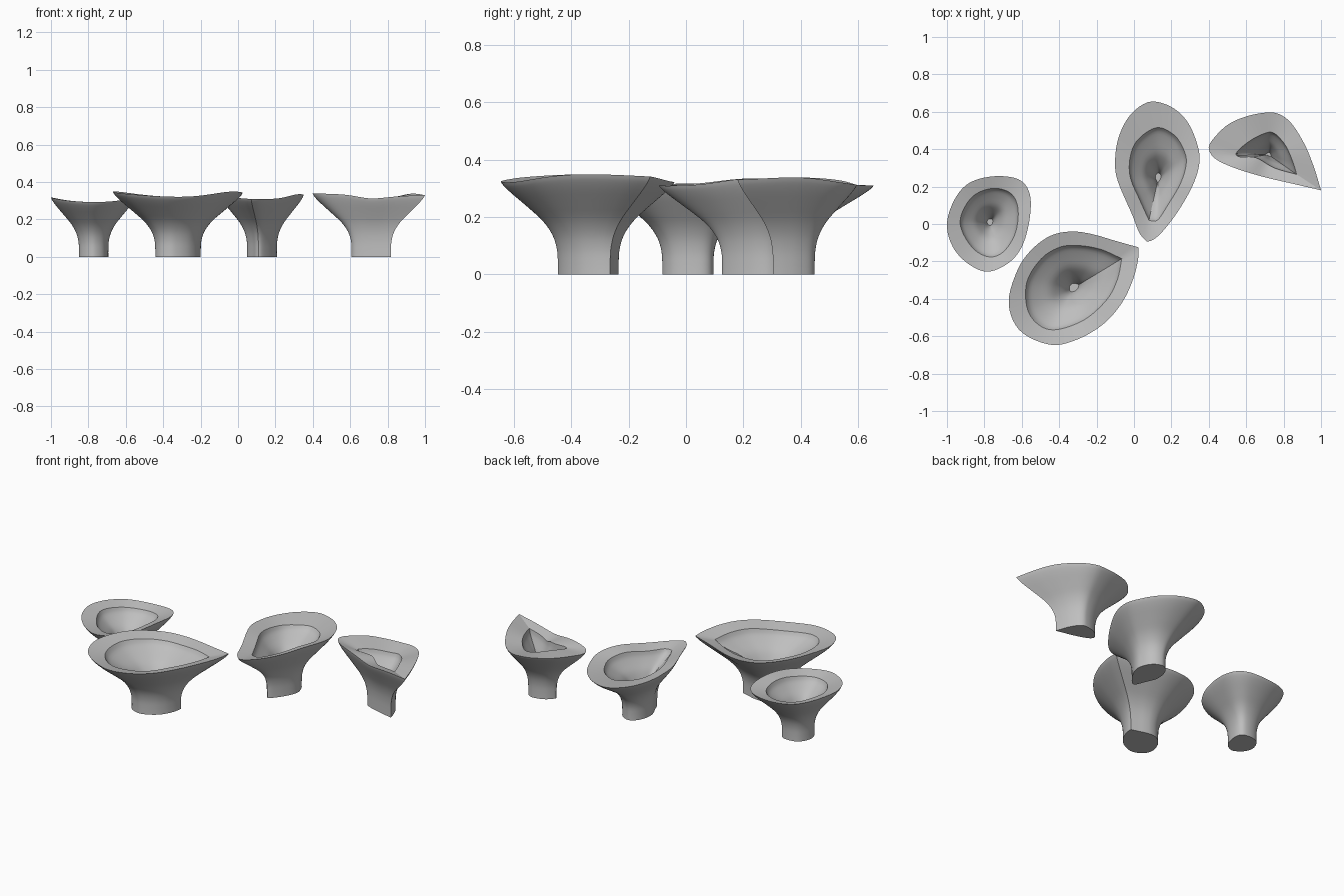
import bpy
import bmesh
import math
from mathutils import Vector

if "Cube" in bpy.data.objects:
    bpy.data.objects.remove(bpy.data.objects["Cube"])

SIDES = 72

stone = bpy.data.materials.new("light_grey")
stone.use_nodes = True
grey = (0.52, 0.52, 0.52, 1)
stone.diffuse_color = grey
stone.node_tree.nodes["Principled BSDF"].inputs["Base Color"].default_value = grey


def smooth_path(points, closed, steps=12):
    """Catmull-Rom curve through the points; an open path keeps sharp ends."""
    pts = [Vector(p) for p in points]
    count = len(pts)
    if closed:
        pts = [pts[-1]] + pts + pts[:2]
        spans = count
    else:
        pts = [pts[0] * 2 - pts[1]] + pts + [pts[-1] * 2 - pts[-2]]
        spans = count - 1
    path = []
    for i in range(spans):
        a, b, c, d = pts[i:i + 4]
        for k in range(steps):
            t = k / steps
            path.append(b + (c - a) * (t / 2)
                        + (a * 2 - b * 5 + c * 4 - d) * (t * t / 2)
                        + (b * 3 - a - c * 3 + d) * (t ** 3 / 2))
    path.append(pts[spans + 1].copy())
    return path


def resample(path, count):
    """Points evenly spaced along a loop, starting at its first point."""
    lengths = [0]
    for a, b in zip(path, path[1:]):
        lengths.append(lengths[-1] + (b - a).length)
    result, j = [], 0
    for i in range(count):
        target = lengths[-1] * i / count
        while lengths[j + 1] < target:
            j += 1
        span = lengths[j + 1] - lengths[j]
        t = (target - lengths[j]) / span if span else 0
        result.append(path[j].lerp(path[j + 1], t))
    return result


def outline(points, pointed):
    """Closed loop; a pointed one has a sharp corner at its first point."""
    if pointed:
        path = smooth_path(points + points[:1], closed=False)
    else:
        path = smooth_path(points, closed=True)
    return resample(path, SIDES)


# Each profile pairs the share of the outline with the share of the rim height
OUTER_PROFILE = smooth_path([(.35, 0), (.35, .12), (.36, .26), (.41, .41), (.52, .56),
                             (.69, .71), (.87, .86), (.965, .95), (1, 1)], False, 3)
INNER_PROFILE = smooth_path([(1, .94), (.92, .86), (.74, .77), (.5, .66), (.33, .53),
                             (.2, .4), (.13, .29), (.1, .22)], False, 3)


def make_bowl(name, centre, height, wave, rim, opening, pointed=True):
    centre = Vector(centre)
    rim, opening = outline(rim, pointed), outline(opening, pointed)
    bm = bmesh.new()
    rings = []
    for loop, profile in ((rim, OUTER_PROFILE), (opening, INNER_PROFILE)):
        for share, level in profile:
            ring = []
            for p in loop:
                offset = p - centre
                # The rim rises towards the sides and dips at front and back
                angle = math.atan2(offset.y, offset.x)
                top = height + wave * math.cos(2 * angle) * level ** 2
                flat = centre + offset * share
                ring.append(bm.verts.new((flat.x, flat.y, top * level)))
            rings.append(ring)
    # Skin the stem, the flare, the sloping rim band and the hollow
    for low, high in zip(rings, rings[1:]):
        for i in range(SIDES):
            k = (i + 1) % SIDES
            bm.faces.new((low[i], low[k], high[k], high[i]))
    bm.faces.new(rings[0])
    bm.faces.new(rings[-1])
    bmesh.ops.recalc_face_normals(bm, faces=bm.faces)
    mesh = bpy.data.meshes.new(name)
    bm.to_mesh(mesh)
    bm.free()
    mesh.materials.append(stone)
    bowl = bpy.data.objects.new(name, mesh)
    bpy.context.collection.objects.link(bowl)
    bpy.ops.object.select_all(action="DESELECT")
    bowl.select_set(True)
    bpy.context.view_layer.objects.active = bowl
    bpy.ops.object.shade_smooth_by_angle(angle=math.radians(28))


# Small rounded bowl
make_bowl(
    "small_round_bowl", (-.77, .01), .305, .012,
    rim=[(-1, 0), (-.96, .13), (-.88, .22), (-.75, .255), (-.62, .24), (-.56, .17),
         (-.555, .05), (-.59, -.1), (-.66, -.2), (-.78, -.255), (-.89, -.21), (-.97, -.12)],
    opening=[(-.93, .01), (-.87, .14), (-.76, .19), (-.66, .165), (-.62, .08),
             (-.635, -.05), (-.7, -.15), (-.78, -.175), (-.87, -.12)],
    pointed=False)

# Large leaf-shaped bowl at the front
make_bowl(
    "large_front_bowl", (-.32, -.34), .335, .014,
    rim=[(.025, -.125), (-.1, -.09), (-.22, -.055), (-.33, -.04), (-.44, -.06),
         (-.54, -.13), (-.62, -.24), (-.67, -.42), (-.61, -.57), (-.45, -.645),
         (-.31, -.62), (-.17, -.54), (-.07, -.43), (-.01, -.31), (.02, -.2)],
    opening=[(-.065, -.185), (-.18, -.135), (-.3, -.115), (-.4, -.125), (-.5, -.19),
             (-.575, -.32), (-.56, -.48), (-.45, -.565), (-.28, -.52), (-.15, -.41), (-.09, -.3)])

# Leaf-shaped bowl at the back
make_bowl(
    "back_leaf_bowl", (.13, .245), .322, .013,
    rim=[(.07, -.095), (.03, -.05), (-.01, .05), (-.09, .24), (-.1, .36), (-.08, .47),
         (-.03, .57), (.04, .635), (.11, .655), (.21, .62), (.29, .54), (.34, .42),
         (.35, .33), (.32, .22), (.25, .09), (.17, -.02), (.11, -.08)],
    opening=[(.08, .02), (.03, .13), (-.02, .25), (-.02, .36), (.02, .45), (.12, .515),
             (.21, .48), (.26, .41), (.28, .33), (.25, .22), (.18, .1), (.125, .02)])

# Narrow pointed bowl at the left
make_bowl(
    "narrow_left_bowl", (.72, .37), .325, .013,
    rim=[(1, .18), (.96, .31), (.91, .43), (.84, .54), (.77, .59), (.7, .595),
         (.6, .575), (.5, .53), (.42, .45), (.4, .4), (.44, .345), (.55, .295),
         (.7, .25), (.85, .215)],
    opening=[(.87, .265), (.85, .33), (.81, .42), (.75, .485), (.7, .485), (.62, .445),
             (.55, .385), (.56, .36), (.65, .355), (.75, .3)])
